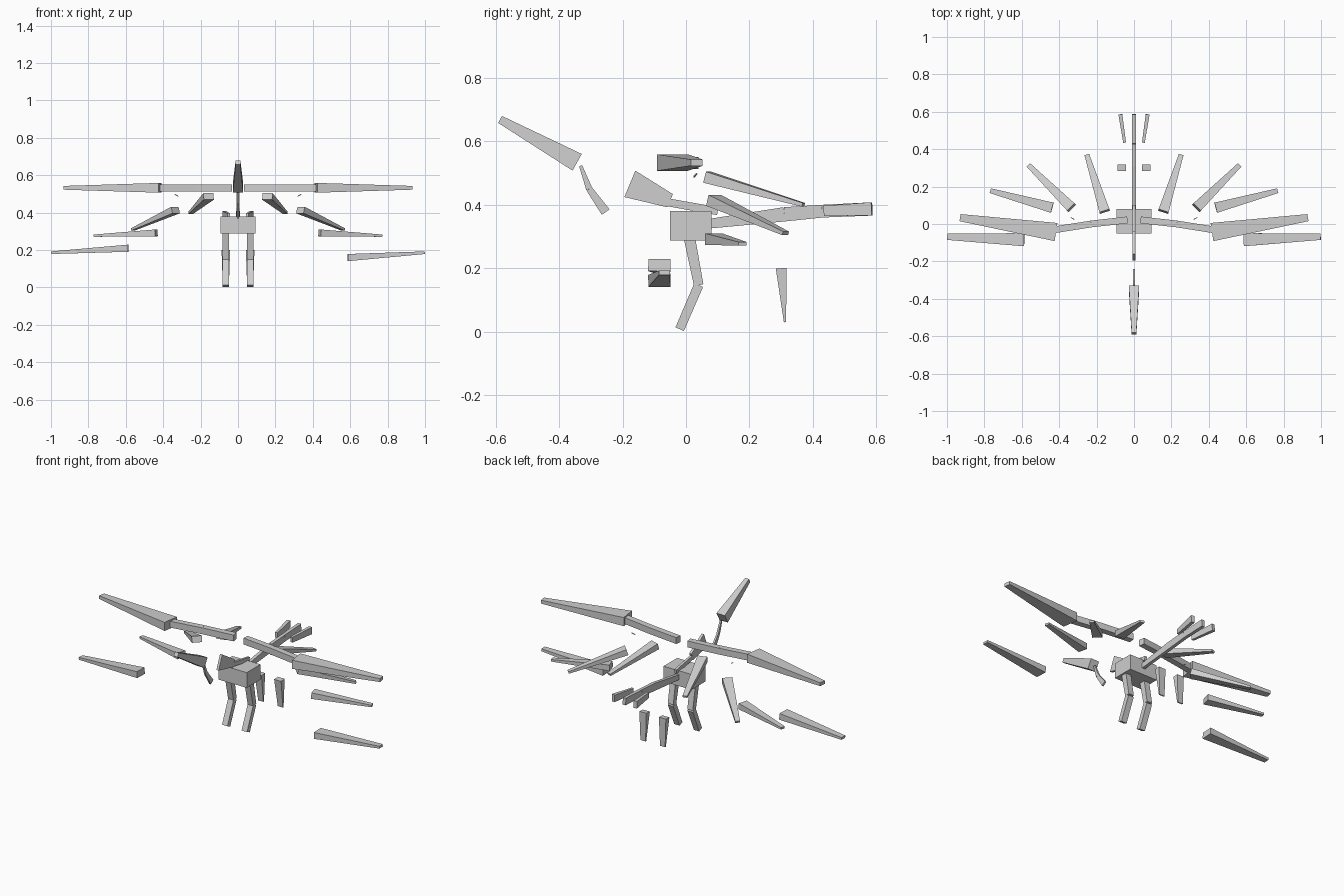
import bpy
import bmesh
from mathutils import Vector

cube = bpy.data.objects.get("Cube")
if cube:
    bpy.data.objects.remove(cube, do_unlink=True)

grey = bpy.data.materials.new("plain_grey")
grey.use_nodes = True
colour = (0.62, 0.62, 0.62, 1)
grey.diffuse_color = colour
grey.node_tree.nodes["Principled BSDF"].inputs["Base Color"].default_value = colour

ACROSS = Vector((1, 0, 0))
UPWARD = Vector((0, 0, 1))
THIN = 0.015
FEATHER_BASE = (0.056, 0.036)
FEATHER_TIP = (0.026, 0.012)


def add_ring(bm, centre, side, up, size):
    """Four corners of a rectangular cross-section."""
    half_side = side * size[0] / 2
    half_up = up * size[1] / 2
    corners = (-half_side - half_up, half_side - half_up,
               half_side + half_up, half_up - half_side)
    return [bm.verts.new(centre + corner) for corner in corners]


def taper(name, start, end, base, tip, side=None):
    """Box narrowing from base to tip; sizes are (width along side, depth)."""
    start, end = Vector(start), Vector(end)
    axis = (end - start).normalized()
    side = side or axis.cross(UPWARD).normalized()
    up = side.cross(axis)
    bm = bmesh.new()
    first = add_ring(bm, start, side, up, base)
    last = add_ring(bm, end, side, up, tip)
    bm.faces.new(first)
    bm.faces.new(last)
    for i in range(len(first)):
        bm.faces.new((first[i - 1], first[i], last[i], last[i - 1]))
    bmesh.ops.recalc_face_normals(bm, faces=bm.faces)
    mesh = bpy.data.meshes.new(name)
    bm.to_mesh(mesh)
    bm.free()
    mesh.materials.append(grey)
    bpy.context.collection.objects.link(bpy.data.objects.new(name, mesh))


def pair(name, start, end, base=FEATHER_BASE, tip=FEATHER_TIP):
    """The same tapered box on the left and right."""
    for label, sign in (("left", 1), ("right", -1)):
        mirror = Vector((sign, 1, 1))
        taper(f"{label}_{name}", mirror * Vector(start), mirror * Vector(end), base, tip)


def chain(names, joints, width=THIN, tip_width=None, x=0):
    """Boxes strung between (y, z, depth) joints, parallel to the middle plane."""
    tip_width = tip_width or width
    for name, start, end in zip(names, joints, joints[1:]):
        taper(name, (x, *start[:2]), (x, *end[:2]),
              (width, start[2]), (tip_width, end[2]), ACROSS)


# Body, spine and chest
chain(["body"], [(-0.05, 0.334, 0.092), (0.08, 0.334, 0.092)], width=0.187)
chain(["spine"], [(-0.07, 0.41, 0.025), (0.1, 0.38, 0.025)])
chain(["chest"], [(-0.177, 0.466, 0.09), (-0.05, 0.413, 0.045)])

# Head and thin neck
chain(["head"], [(-0.343, 0.534, 0.06), (-0.586, 0.669, 0.025)], width=0.055, tip_width=0.025)
chain(["upper_neck", "lower_neck"],
      [(-0.332, 0.523, 0.01), (-0.305, 0.45, 0.02), (-0.253, 0.377, 0.03)], width=0.011)

# Tail running back into its middle feather
chain(["tail_root", "tail_middle", "middle_tail_feather"],
      [(0.07, 0.34, 0.03), (0.31, 0.37, 0.045), (0.43, 0.38, 0.04), (0.586, 0.387, 0.042)],
      width=0.02)
pair("side_tail_feather", (0.05, 0.435, 0.381), (0.073, 0.586, 0.387),
     base=(THIN, 0.032), tip=(0.021, 0.042))

# Legs and hanging rear blades
for label, x in (("left", 0.065), ("right", -0.065)):
    chain([f"{label}_upper_leg", f"{label}_lower_leg"],
          [(0.01, 0.3, 0.036), (0.04, 0.147, 0.03), (-0.02, 0.008, 0.029)], width=0.036, x=x)
    chain([f"{label}_rear_blade"], [(0.3, 0.2, 0.034), (0.312, 0.03, 0.007)],
          width=0.046, tip_width=0.034, x=x)

# Wing arms and outer wings
elbow = (0.23, 0, 0.532)
wrist = (0.42, -0.03, 0.532)
arm_section = (0.036, 0.038)
pair("inner_arm", (0.035, 0.022, 0.532), elbow, base=arm_section, tip=arm_section)
pair("outer_arm", elbow, wrist, base=arm_section, tip=arm_section)
pair("wing_tip", (0.417, -0.043, 0.533), (0.93, 0.034, 0.533),
     base=(0.098, 0.052), tip=(0.038, 0.02))

# Loose wing feathers, inner to outer
pair("inner_feather", (0.157, 0.067, 0.487), (0.252, 0.37, 0.4))
pair("middle_feather", (0.334, 0.087, 0.414), (0.563, 0.314, 0.31))
pair("outer_feather", (0.437, 0.087, 0.292), (0.768, 0.178, 0.277))
splinter = (0.004, 0.004)
pair("wing_splinter", (0.32, 0.025, 0.488), (0.337, 0.034, 0.498), base=splinter, tip=splinter)

# Lowest feathers, tilted differently on each side
for label, sign, root_height in (("left", 1, 0.16), ("right", -1, 0.21)):
    taper(f"{label}_low_feather", (sign * 0.587, -0.084, root_height),
          (sign * 0.998, -0.068, 0.186), (0.07, 0.038), (0.034, 0.014))
